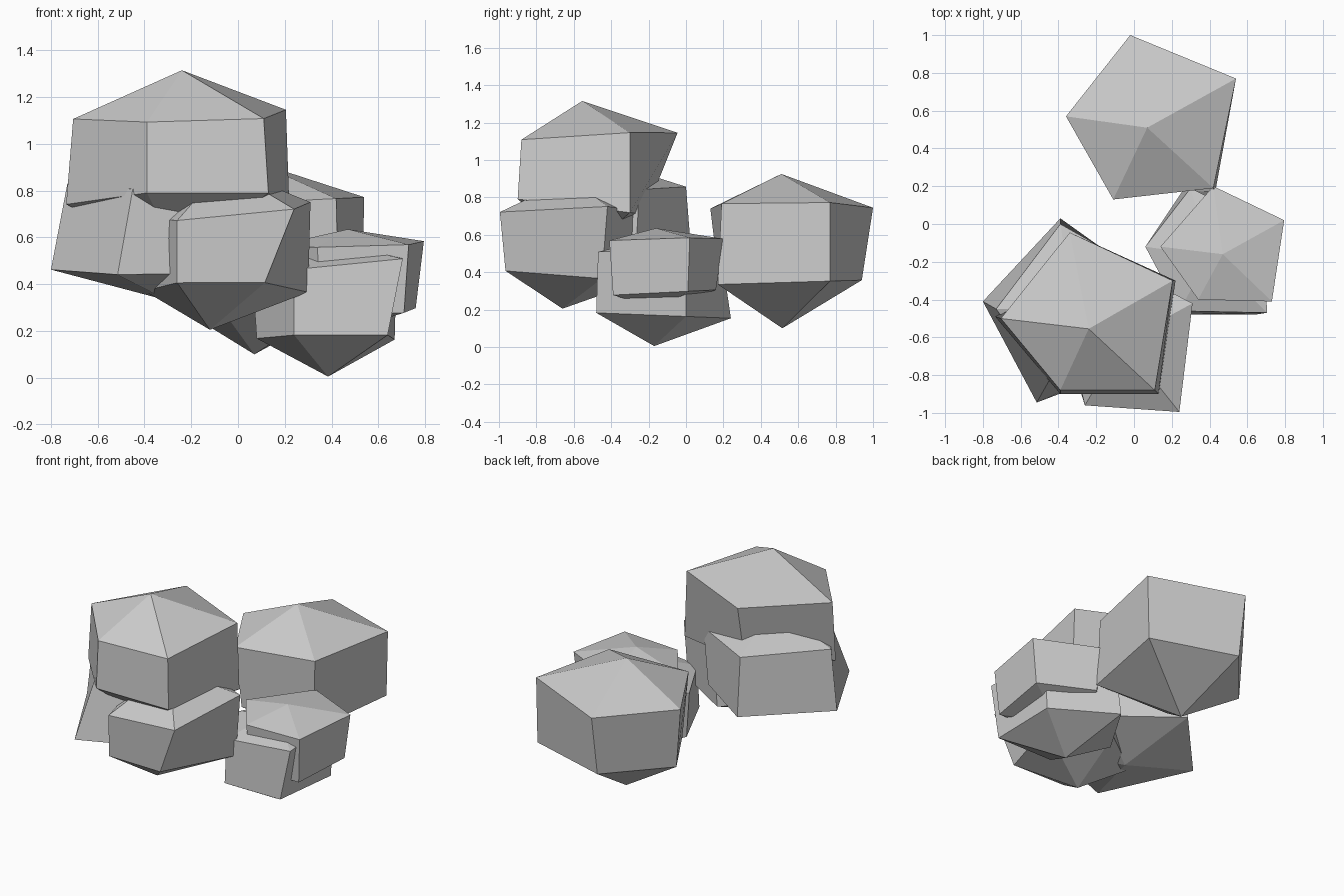
import bpy
import bmesh
from mathutils import Vector

default_cube = bpy.data.objects.get("Cube")
if default_cube:
    bpy.data.objects.remove(default_cube, do_unlink=True)

# One plain stone colour
stone = bpy.data.materials.new("grey_stone")
stone.use_nodes = True
stone_colour = (0.6, 0.6, 0.6, 1.0)
stone.diffuse_color = stone_colour
stone.node_tree.nodes["Principled BSDF"].inputs["Base Color"].default_value = stone_colour


def centre_of(outline):
    """Average point of a plan outline."""
    return sum((Vector(corner) for corner in outline), Vector((0, 0))) / len(outline)


def add_ring(mesh, outline, height, tilt):
    """Add a ring of corners lying on a gently tilted plane."""
    centre = centre_of(outline)
    ring = []
    for corner in outline:
        offset = Vector(corner) - centre
        level = height + offset.dot(Vector(tilt))
        ring.append(mesh.verts.new((*corner, level)))
    return ring


def make_boulder(name, upper, lower, peak, base, upper_height, lower_height,
                 upper_tilt=(0, 0), lower_tilt=(0, 0)):
    """Five-sided boulder: a point, two rings of corners and another point."""
    mesh = bmesh.new()
    top_ring = add_ring(mesh, upper, upper_height, upper_tilt)
    bottom_ring = add_ring(mesh, lower, lower_height, lower_tilt)
    top_point = mesh.verts.new(peak)
    bottom_point = mesh.verts.new(base)
    count = len(upper)
    for index in range(count):
        following = (index + 1) % count
        mesh.faces.new((top_ring[index], top_ring[following], top_point))
        mesh.faces.new((bottom_ring[following], bottom_ring[index], bottom_point))
        mesh.faces.new((bottom_ring[index], bottom_ring[following],
                        top_ring[following], top_ring[index]))
    bmesh.ops.recalc_face_normals(mesh, faces=mesh.faces[:])
    data = bpy.data.meshes.new(name)
    mesh.to_mesh(data)
    mesh.free()
    data.materials.append(stone)
    boulder = bpy.data.objects.new(name, data)
    bpy.context.collection.objects.link(boulder)
    return boulder


# Separate boulder at the back
make_boulder(
    "back_boulder",
    upper=[(-.02, 1), (-.36, .57), (-.11, .13), (.42, .19), (.54, .77)],
    lower=[(-.02, .94), (-.33, .57), (-.1, .18), (.43, .17), (.53, .77)],
    peak=(.07, .51, .925), base=(.07, .515, .1),
    upper_height=.75, lower_height=.345, upper_tilt=(.05, 0), lower_tilt=(0, .03))

# Tallest boulder, resting on the two below it
make_boulder(
    "top_boulder",
    upper=[(-.34, -.045), (-.705, -.5), (-.39, -.88), (.11, -.88), (.205, -.3)],
    lower=[(-.27, -.22), (-.735, -.49), (-.39, -.9), (.13, -.9), (.22, -.3)],
    peak=(-.24, -.555, 1.315), base=(-.24, -.55, .5),
    upper_height=1.12, lower_height=.75, upper_tilt=(.03, .06), lower_tilt=(0, -.12))

# Pair of boulders carrying the tallest one
make_boulder(
    "front_boulder",
    upper=[(-.02, -.25), (-.365, -.52), (-.26, -.96), (.24, -.995), (.31, -.42)],
    lower=[(-.05, -.25), (-.4, -.52), (-.26, -.955), (.115, -.965), (.3, -.45)],
    peak=(-.06, -.62, .9), base=(-.12, -.66, .205),
    upper_height=.71, lower_height=.38, upper_tilt=(.1, .04), lower_tilt=(0, -.08))
make_boulder(
    "left_boulder",
    upper=[(-.39, 0), (-.73, -.45), (-.45, -.83), (.03, -.7), (.05, -.25)],
    lower=[(-.39, .03), (-.8, -.41), (-.515, -.945), (0, -.75), (.03, -.27)],
    peak=(-.32, -.45, 1), base=(-.3, -.44, .33),
    upper_height=.83, lower_height=.46, upper_tilt=(0, .06), lower_tilt=(0, .04))

# Pair of boulders stacked on the right
make_boulder(
    "right_upper_boulder",
    upper=[(.42, .2), (.14, -.12), (.34, -.4), (.73, -.41), (.795, .02)],
    lower=[(.42, .16), (.17, -.12), (.35, -.38), (.71, -.39), (.76, .01)],
    peak=(.47, -.16, .635), base=(.46, -.14, .2),
    upper_height=.57, lower_height=.29, upper_tilt=(.03, .03), lower_tilt=(0, .05))
make_boulder(
    "right_lower_boulder",
    upper=[(.3, .19), (.06, -.12), (.24, -.46), (.705, -.47), (.68, 0)],
    lower=[(.3, .24), (.08, -.12), (.24, -.48), (.64, -.48), (.67, 0)],
    peak=(.4, -.17, .58), base=(.385, -.17, .005),
    upper_height=.49, lower_height=.17, upper_tilt=(.1, .04), lower_tilt=(0, -.04))
